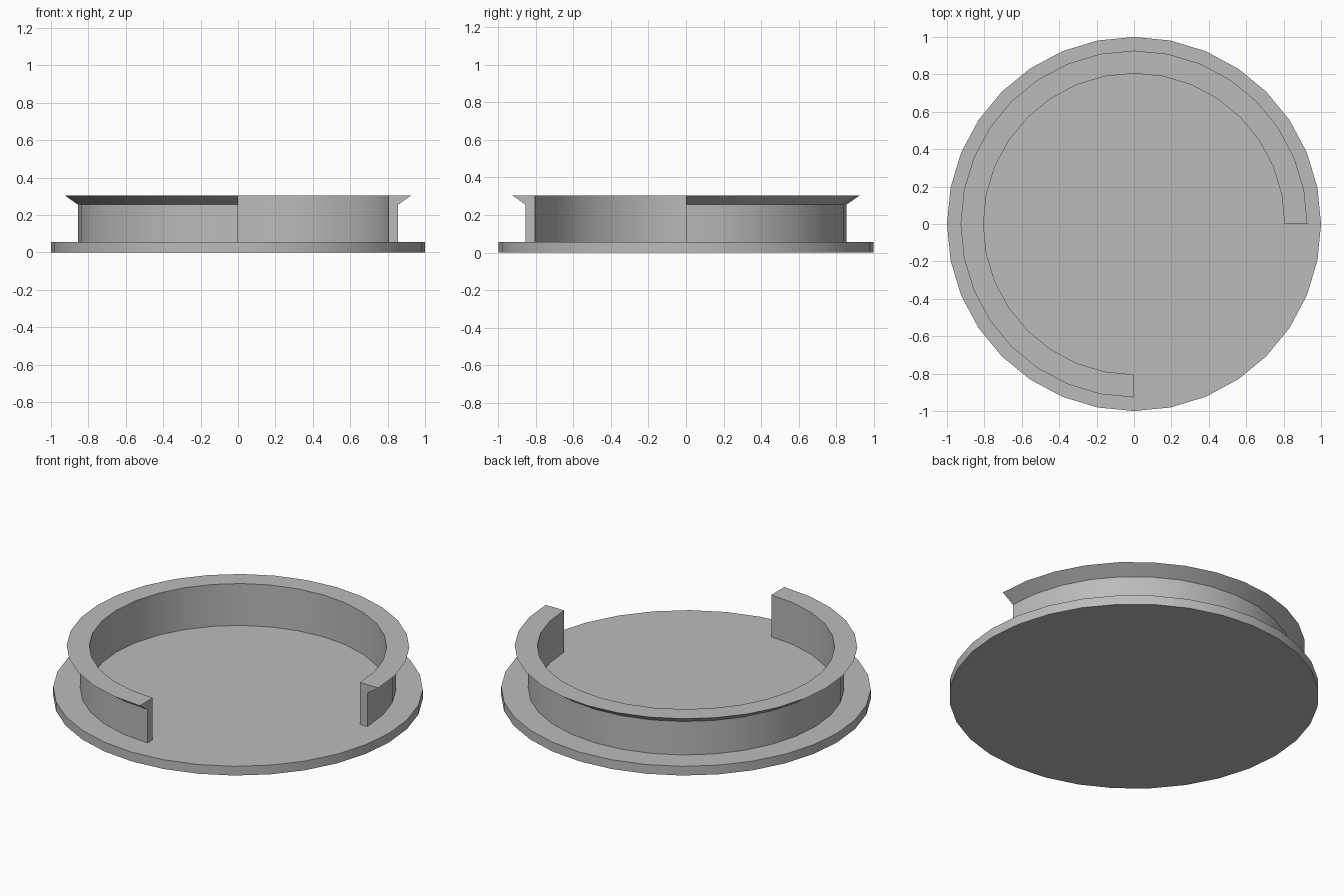
import bpy, bmesh, math

cube = bpy.data.objects.get("Cube")
if cube:
    bpy.data.objects.remove(cube, do_unlink=True)

SIDES = 32
DISC_TOP = 0.055

grey = bpy.data.materials.new("light_grey")
grey.use_nodes = True
colour = (0.5, 0.5, 0.5, 1)
grey.diffuse_color = colour
grey.node_tree.nodes["Principled BSDF"].inputs["Base Color"].default_value = colour


def finish(name, bm):
    """Turn a bmesh into a grey object, smooth around the curve with sharp rims."""
    bmesh.ops.recalc_face_normals(bm, faces=bm.faces)
    mesh = bpy.data.meshes.new(name)
    bm.to_mesh(mesh)
    bm.free()
    mesh.materials.append(grey)
    obj = bpy.data.objects.new(name, mesh)
    bpy.context.collection.objects.link(obj)
    bpy.ops.object.select_all(action="DESELECT")
    obj.select_set(True)
    bpy.context.view_layer.objects.active = obj
    bpy.ops.object.shade_smooth_by_angle(angle=math.radians(30))


# Base disc
bm = bmesh.new()
bmesh.ops.create_cone(bm, cap_ends=True, segments=SIDES,
                      radius1=1, radius2=1, depth=DISC_TOP)
bmesh.ops.translate(bm, verts=bm.verts, vec=(0, 0, DISC_TOP / 2))
finish("base_disc", bm)

# Three-quarter ring with a flared lip, swept from its cross-section
profile = [(0.805, DISC_TOP), (0.855, DISC_TOP), (0.855, 0.255),
           (0.927, 0.305), (0.805, 0.305)]
bm = bmesh.new()
steps = SIDES * 3 // 4
rings = []
for i in range(steps + 1):
    a = math.radians(270) * i / steps
    rings.append([bm.verts.new((r * math.cos(a), r * math.sin(a), z))
                  for r, z in profile])
n = len(profile)
for a, b in zip(rings, rings[1:]):
    for j in range(n):
        k = (j + 1) % n
        bm.faces.new((a[j], a[k], b[k], b[j]))
bm.faces.new(rings[0])
bm.faces.new(rings[-1])
finish("lipped_ring", bm)
